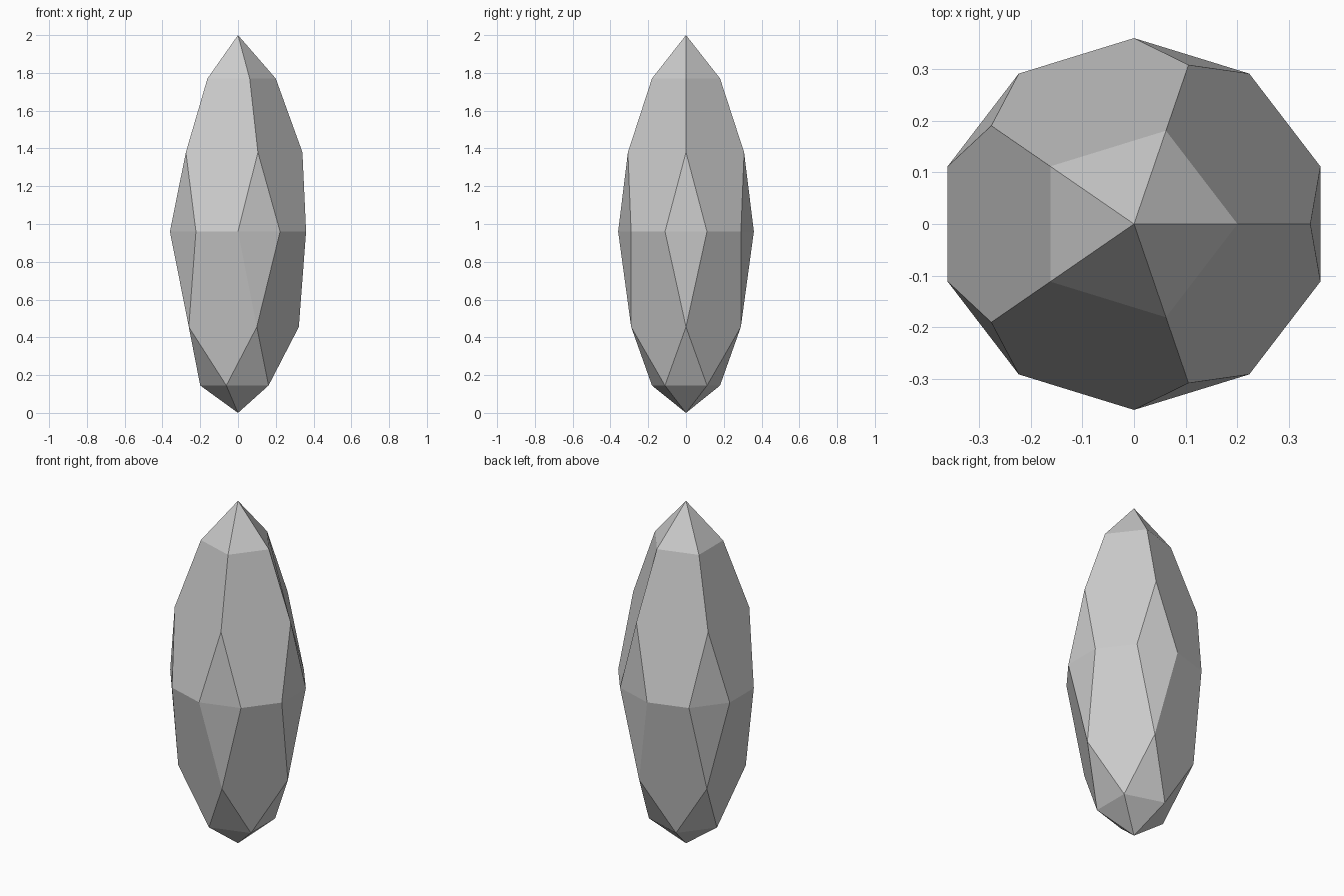
import bpy, bmesh
from math import cos, sin, radians

if "Cube" in bpy.data.objects:
    bpy.data.objects.remove(bpy.data.objects["Cube"])

SIDES = 5
STEP = 360 / SIDES
Y_SQUASH = 0.948          # the crystal is slightly flatter front to back

bm = bmesh.new()


def ring(radius, z, offset):
    """Five vertices around the vertical axis."""
    pts = []
    for i in range(SIDES):
        a = radians(offset + i * STEP)
        pts.append(bm.verts.new((radius * cos(a), radius * sin(a) * Y_SQUASH, z)))
    return pts


# Rings from top to bottom
tip = bm.verts.new((0, 0, 2))
crown = ring(0.20, 1.77, 0)
shoulder = ring(0.341, 1.38, 0)
waist_a = ring(0.379, 0.96, -18)
waist_b = ring(0.379, 0.96, 18)
hip = ring(0.322, 0.455, 0)
foot = ring(0.20, 0.145, 36)
base = bm.verts.new((0, 0, 0))

# Facets, repeated around the axis
for i in range(SIDES):
    j = (i + 1) % SIDES
    for facet in (
        (tip, crown[i], crown[j]),
        (crown[i], shoulder[i], waist_b[i], waist_a[j], shoulder[j], crown[j]),
        (shoulder[i], waist_a[i], waist_b[i]),
        (hip[i], waist_b[i], waist_a[i]),
        (waist_b[i], hip[i], foot[i], hip[j], waist_a[j]),
        (hip[i], foot[i - 1], foot[i]),
        (base, foot[j], foot[i]),
    ):
        bm.faces.new(facet)

bmesh.ops.recalc_face_normals(bm, faces=bm.faces)
mesh = bpy.data.meshes.new("crystal")
bm.to_mesh(mesh)
bm.free()
bpy.context.collection.objects.link(bpy.data.objects.new("crystal", mesh))
